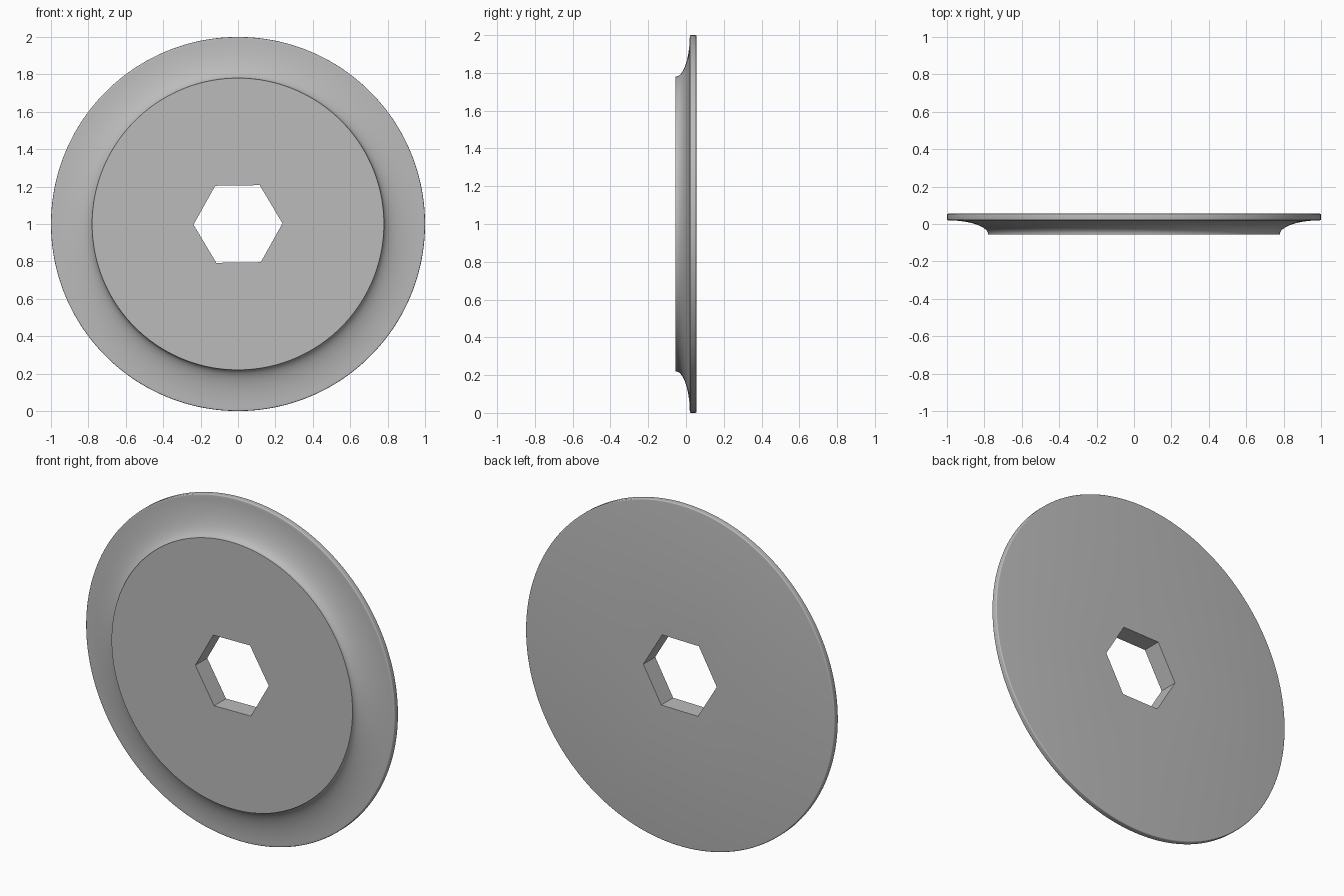
import bpy
import bmesh
from math import sin, cos, pi, radians

cube = bpy.data.objects.get("Cube")
if cube:
    bpy.data.objects.remove(cube)

SEGMENTS = 192
FRONT, BACK, SHOULDER = -0.055, 0.055, 0.02
HUB_RADIUS, FILLET, HEX_FLAT = 0.78, 0.006, 0.206
TURN = radians(0.8)


def arc(centre_r, centre_y, size_r, size_y, start, end, steps):
    """Points (radius, y) along an elliptical arc."""
    angles = [radians(start + (end - start) * i / steps) for i in range(steps + 1)]
    return [(centre_r + size_r * cos(a), centre_y + size_y * sin(a)) for a in angles]


# Outer cross-section: concave shoulder, then a rim with softened edges
profile = arc(1, FRONT, 1 - HUB_RADIUS, SHOULDER - FRONT, 180, 95, 16)
profile += arc(1 - FILLET, SHOULDER + FILLET, FILLET, FILLET, -90, 0, 5)
profile += arc(1 - FILLET, BACK - FILLET, FILLET, FILLET, 0, 90, 5)


def hex_radius(a):
    """Distance from the centre to the hexagonal bore's edge."""
    return HEX_FLAT / cos(a % (pi / 3) - pi / 6)


def add_ring(bm, radius_at, y):
    ring = []
    for i in range(SEGMENTS):
        a = 2 * pi * i / SEGMENTS
        r = radius_at(a)
        ring.append(bm.verts.new((r * cos(a + TURN), y, 1 + r * sin(a + TURN))))
    return ring


# Disc: rings joined into a closed section around the bore
bm = bmesh.new()
rings = [add_ring(bm, hex_radius, FRONT)]
rings += [add_ring(bm, lambda a, r=r: r, y) for r, y in profile]
rings.append(add_ring(bm, hex_radius, BACK))
for k, ring in enumerate(rings):
    following = rings[(k + 1) % len(rings)]
    for i in range(SEGMENTS):
        j = (i + 1) % SEGMENTS
        bm.faces.new((ring[i], ring[j], following[j], following[i]))
bmesh.ops.recalc_face_normals(bm, faces=bm.faces)
mesh = bpy.data.meshes.new("flanged_disc")
bm.to_mesh(mesh)
bm.free()

disc = bpy.data.objects.new("flanged_disc", mesh)
bpy.context.collection.objects.link(disc)

# Plain grey material
grey = bpy.data.materials.new("plain_grey")
grey.use_nodes = True
colour = (0.5, 0.5, 0.5, 1)
grey.diffuse_color = colour
grey.node_tree.nodes["Principled BSDF"].inputs["Base Color"].default_value = colour
mesh.materials.append(grey)

# Smooth curves, crisp edges
bpy.ops.object.select_all(action="DESELECT")
disc.select_set(True)
bpy.context.view_layer.objects.active = disc
bpy.ops.object.shade_smooth_by_angle(angle=radians(30))
